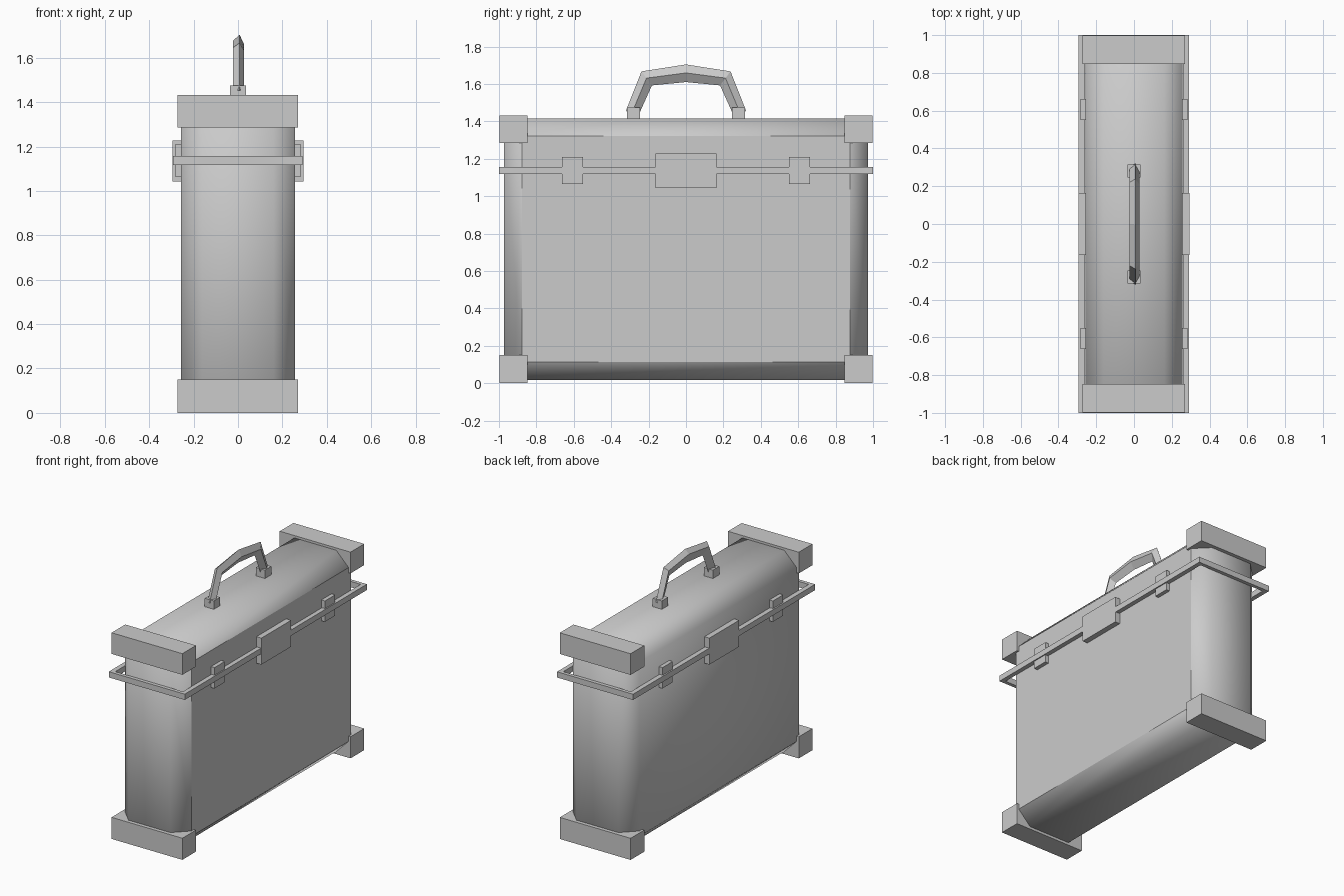
import bpy

if "Cube" in bpy.data.objects:
    bpy.data.objects.remove(bpy.data.objects["Cube"])

grey = bpy.data.materials.new("light_grey")
grey.diffuse_color = (0.6, 0.6, 0.6, 1)
grey.use_nodes = True
grey.node_tree.nodes["Principled BSDF"].inputs["Base Color"].default_value = grey.diffuse_color


def mesh(name, verts, faces):
    me = bpy.data.meshes.new(name)
    me.from_pydata(verts, [], faces)
    me.materials.append(grey)
    ob = bpy.data.objects.new(name, me)
    bpy.context.collection.objects.link(ob)
    return ob


def box(name, x0, x1, y0, y1, z0, z1):
    x0, x1 = sorted((x0, x1))
    y0, y1 = sorted((y0, y1))
    v = [(x, y, z) for z in (z0, z1)
         for x, y in ((x0, y0), (x1, y0), (x1, y1), (x0, y1))]
    f = [(3, 2, 1, 0), (4, 5, 6, 7)]
    f += [(i, (i + 1) % 4, (i + 1) % 4 + 4, i + 4) for i in range(4)]
    return mesh(name, v, f)


# Case body: chamfered box with softly shaded edges and one crisp flat side
body = box("case_body", -0.256, 0.256, -0.972, 0.972, 0.018, 1.416)
bev = body.modifiers.new("chamfer", 'BEVEL')
bev.width = 0.095
bev.segments = 1
bev.limit_method = 'NONE'
bpy.context.view_layer.objects.active = body
body.select_set(True)
bpy.ops.object.modifier_apply(modifier="chamfer")
for p in body.data.polygons:
    p.use_smooth = p.normal.x < 0.95

# Bars wrapping the four end edges
for s in (-1, 1):
    end = "front" if s < 0 else "back"
    box("lower_bar_" + end, -0.273, 0.271, s * 0.848, s * 0.998, 0, 0.15)
    box("upper_bar_" + end, -0.273, 0.271, s * 0.848, s * 0.998, 1.285, 1.432)

# Thin rim frame where the lid meets the case
outer = [(-0.293, -1), (0.291, -1), (0.291, 1), (-0.293, 1)]
inner = [(-0.26, -0.975), (0.26, -0.975), (0.26, 0.975), (-0.26, 0.975)]
rv = [(x, y, z) for z in (1.117, 1.157) for ring in (outer, inner) for x, y in ring]
rf = []
for i in range(4):
    j = (i + 1) % 4
    rf += [(i, j, j + 8, i + 8), (j + 4, i + 4, i + 12, j + 12),
           (i + 8, j + 8, j + 12, i + 12), (j, i, i + 4, j + 4)]
mesh("lid_rim", rv, rf)

# Lock plate and two clasps on each broad side
for s in (-1, 1):
    side = "left" if s < 0 else "right"
    box("lock_plate_" + side, s * 0.24, s * 0.294, -0.163, 0.163, 1.043, 1.227)
    for t in (-1, 1):
        box("clasp_" + side, s * 0.24, s * 0.283, t * 0.55, t * 0.662, 1.065, 1.21)

# Handle feet
for s in (-1, 1):
    box("handle_foot", -0.035, 0.035, s * 0.246, s * 0.315, 1.405, 1.474)

# Handle: lopsided diamond section swept along an angular arch
half = [((0.322, 1.455), (0.255, 1.43)),
        ((0.238, 1.667), (0.182, 1.592)),
        ((0, 1.704), (0, 1.61))]
arch = [((-a[0], a[1]), (-b[0], b[1])) for a, b in half]
arch += half[1::-1]
section = [(0.007, 0.0), (0.028, 0.48), (0.0, 1.0), (-0.023, 0.3)]
hv = [(x, a[0] + (b[0] - a[0]) * t, a[1] + (b[1] - a[1]) * t)
      for a, b in arch for x, t in section]
hf = [(0, 1, 2, 3), (19, 18, 17, 16)]
for k in range(4):
    for i in range(4):
        j = (i + 1) % 4
        hf.append((k * 4 + j, k * 4 + i, k * 4 + i + 4, k * 4 + j + 4))
mesh("handle", hv, hf)
